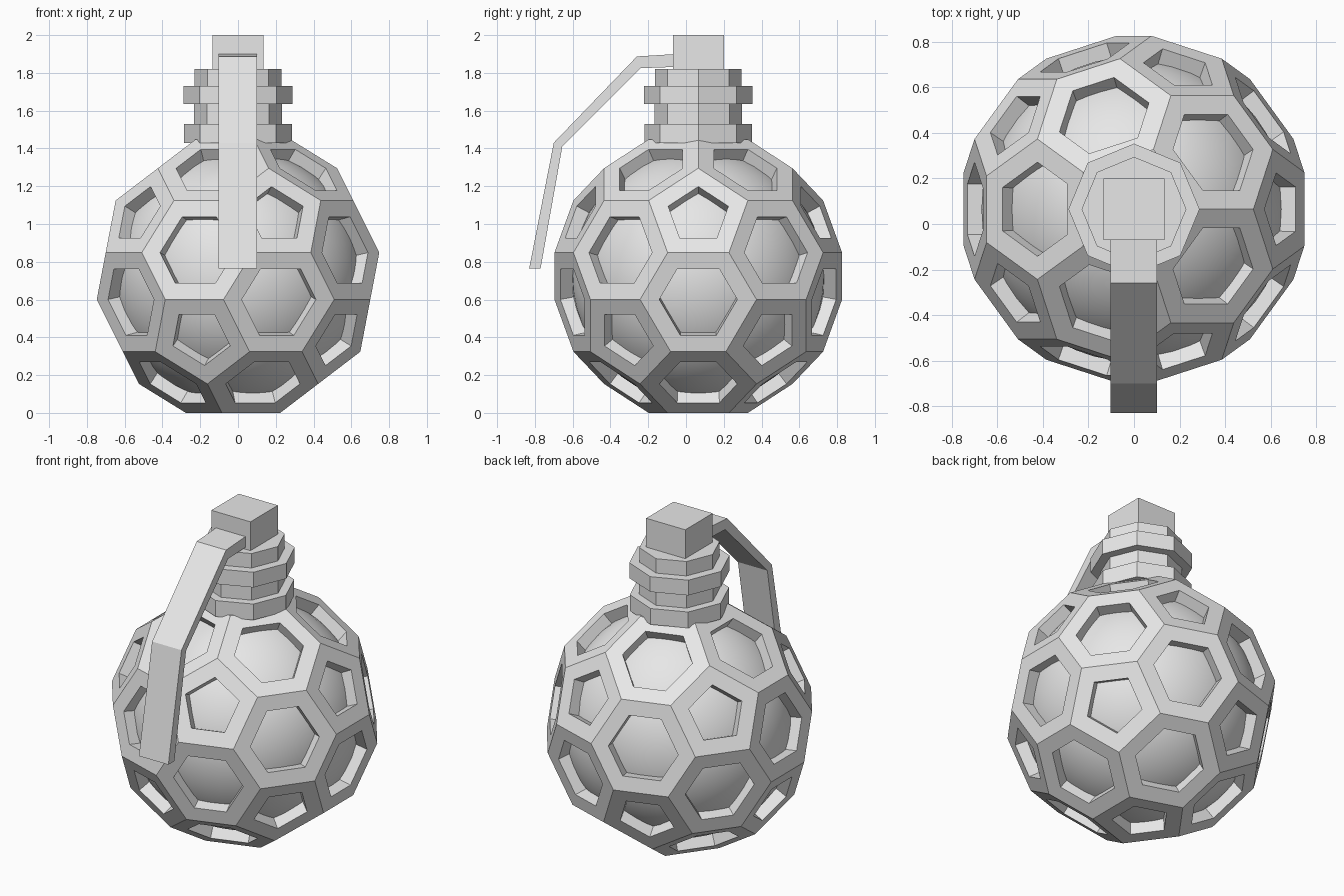
import bpy, bmesh, math
from mathutils import Vector

if "Cube" in bpy.data.objects:
    bpy.data.objects.remove(bpy.data.objects["Cube"])

metal = bpy.data.materials.new("light_grey_metal")
metal.diffuse_color = (0.8, 0.8, 0.8, 1)
metal.use_nodes = True
metal.node_tree.nodes["Principled BSDF"].inputs["Base Color"].default_value = metal.diffuse_color

R, T = 0.895, 0.345                      # icosahedron radius, corner cut ratio
H = R * (1 - T * (1 - 1 / math.sqrt(5))) # half height of the cut solid
CENTRE = Vector((0, 0.065, H))


def finish(name, bm, loc=(0, 0, 0)):
    bmesh.ops.recalc_face_normals(bm, faces=bm.faces[:])
    me = bpy.data.meshes.new(name)
    bm.to_mesh(me)
    bm.free()
    me.materials.append(metal)
    ob = bpy.data.objects.new(name, me)
    ob.location = loc
    bpy.context.collection.objects.link(ob)
    return ob


# Body shell: truncated icosahedron with a recessed window in every face
corners = [Vector((0, 0, R)), Vector((0, 0, -R))]
for k in range(5):
    for start, sign in ((0, 1), (36, -1)):
        a = math.radians(start + 72 * k)
        r = 2 * R / math.sqrt(5)
        corners.append(Vector((r * math.cos(a), r * math.sin(a), sign * r / 2)))
edge = (corners[0] - corners[2]).length
bm = bmesh.new()
for p in corners:
    for q in corners:
        if 0.01 < (p - q).length < edge * 1.1:
            bm.verts.new(p.lerp(q, T))
bmesh.ops.convex_hull(bm, input=bm.verts[:])
bmesh.ops.dissolve_limit(bm, angle_limit=0.05, verts=bm.verts[:], edges=bm.edges[:])
bmesh.ops.recalc_face_normals(bm, faces=bm.faces[:])
panels = bm.faces[:]
bmesh.ops.inset_individual(bm, faces=panels, thickness=0.088, use_even_offset=True)
bmesh.ops.inset_individual(bm, faces=panels, thickness=0.003, use_even_offset=True)
bm.normal_update()
for f in panels:
    push = f.normal * 0.09
    for v in f.verts:
        v.co -= push
finish("body_shell", bm, CENTRE)

# Smooth inner ball seen through the windows
bm = bmesh.new()
bmesh.ops.create_uvsphere(bm, u_segments=48, v_segments=24, radius=0.67)
for f in bm.faces:
    f.smooth = True
finish("inner_ball", bm, CENTRE)

# Neck: eight-sided stepped collar
steps = [(0.285, 1.43), (0.285, 1.53), (0.232, 1.53), (0.232, 1.635),
         (0.288, 1.635), (0.288, 1.73), (0.23, 1.73), (0.23, 1.82)]
bm = bmesh.new()
rings = [[bm.verts.new((r * math.cos(i * math.pi / 4), r * math.sin(i * math.pi / 4), z))
          for i in range(8)] for r, z in steps]
for lo, hi in zip(rings, rings[1:]):
    for i in range(8):
        j = (i + 1) % 8
        bm.faces.new((lo[i], lo[j], hi[j], hi[i]))
bm.faces.new(rings[0])
bm.faces.new(rings[-1])
finish("neck", bm, (0, 0.065, 0))

# Square cap block
bm = bmesh.new()
bmesh.ops.create_cube(bm, size=1)
bmesh.ops.scale(bm, vec=(0.27, 0.27, 0.18), verts=bm.verts[:])
finish("cap", bm, (0, 0.065, 1.91))

# Safety lever: bent strip, outer and inner side profiles in (y, z)
outer = [(-0.05, 1.9), (-0.26, 1.887), (-0.70, 1.43), (-0.83, 0.765)]
inner = [(-0.05, 1.832), (-0.24, 1.825), (-0.655, 1.41), (-0.77, 0.765)]
bm = bmesh.new()
sections = [[bm.verts.new((x, y, z)) for x, (y, z) in
             ((-0.103, o), (0.1, o), (0.1, n), (-0.103, n))]
            for o, n in zip(outer, inner)]
for a, b in zip(sections, sections[1:]):
    for i in range(4):
        j = (i + 1) % 4
        bm.faces.new((a[i], a[j], b[j], b[i]))
bm.faces.new(sections[0])
bm.faces.new(sections[-1])
finish("lever", bm)
